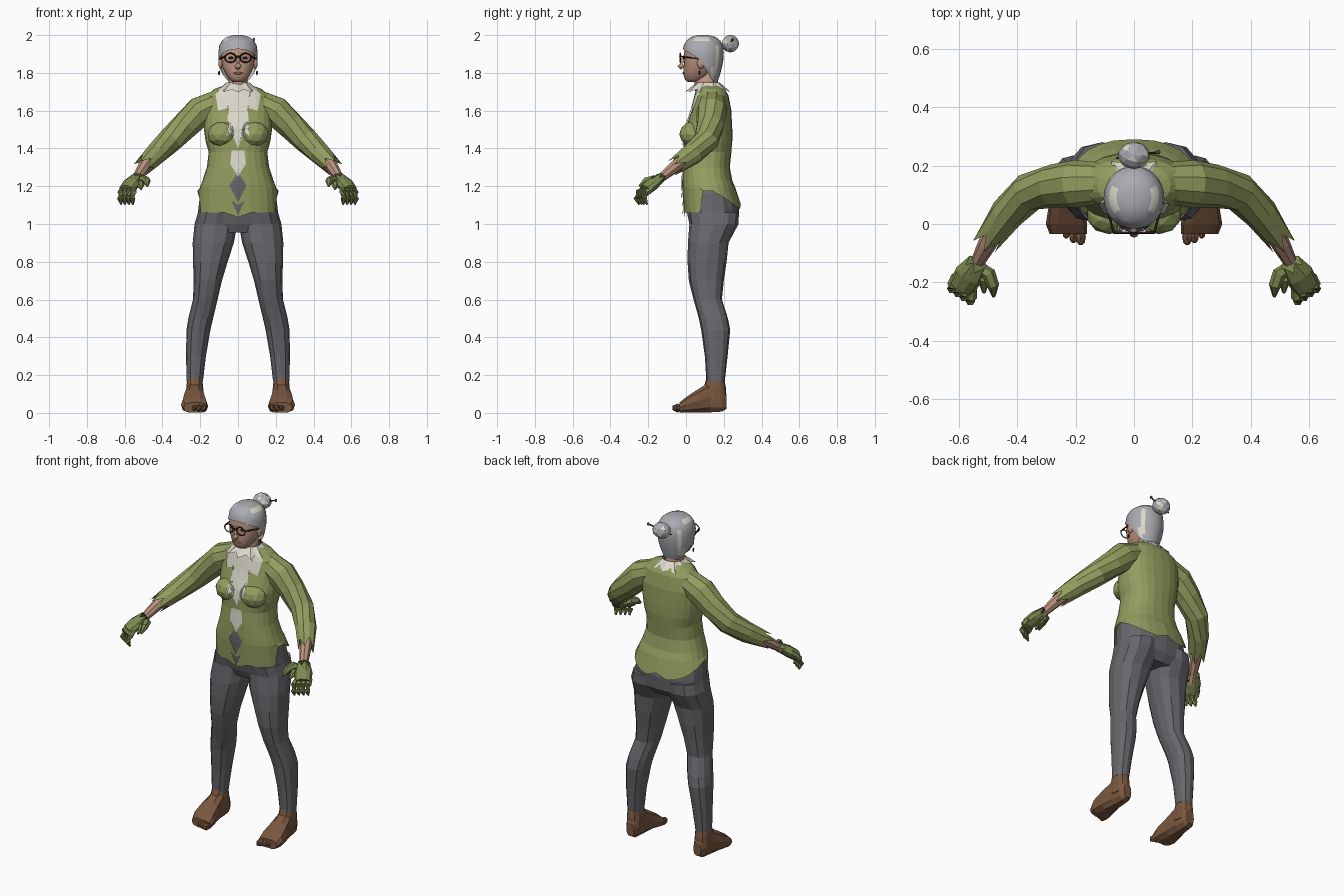
import bpy, bmesh, math, random
from mathutils import Vector, Matrix
from mathutils.bvhtree import BVHTree

random.seed(4)
if "Cube" in bpy.data.objects:
    bpy.data.objects.remove(bpy.data.objects["Cube"])


def material(name, *rgb):
    m = bpy.data.materials.new(name)
    m.use_nodes = True
    m.diffuse_color = (*rgb, 1)
    node = m.node_tree.nodes["Principled BSDF"]
    node.inputs["Base Color"].default_value = (*rgb, 1)
    node.inputs["Roughness"].default_value = 0.9
    return m


GREEN = material("jacket green", 0.29, 0.34, 0.115)
LEAF = material("glove green", 0.20, 0.25, 0.08)
GREY = material("trouser grey", 0.135, 0.135, 0.15)
BROWN = material("shoe brown", 0.19, 0.095, 0.05)
SKIN = material("skin", 0.50, 0.29, 0.21)
CREAM = material("cream", 0.72, 0.69, 0.60)
HAIR = material("silver hair", 0.40, 0.41, 0.44)
DARK = material("dark frame", 0.03, 0.02, 0.015)
LIP = material("lip", 0.33, 0.12, 0.09)


def finish(bm, name, *mats, smooth=False, recalc=True):
    if recalc:
        bmesh.ops.recalc_face_normals(bm, faces=bm.faces)
    for f in bm.faces:
        f.smooth = smooth
    me = bpy.data.meshes.new(name)
    bm.to_mesh(me)
    bm.free()
    for m in mats:
        me.materials.append(m)
    ob = bpy.data.objects.new(name, me)
    bpy.context.collection.objects.link(ob)
    return ob


def loft(rings, bm=None, cap=True):
    bm = bm or bmesh.new()
    rows = [[bm.verts.new(p) for p in r] for r in rings]
    n = len(rows[0])
    for a, b in zip(rows, rows[1:]):
        for i in range(n):
            j = (i + 1) % n
            bm.faces.new((a[i], a[j], b[j], b[i]))
    if cap:
        bm.faces.new(rows[0])
        bm.faces.new(rows[-1])
    return bm


def oval(u0, u1, v0, v1, n, power=1.0):
    """Points of a rounded section filling the given bounds."""
    out = []
    for i in range(n):
        c, s = (f(2 * math.pi * i / n) for f in (math.cos, math.sin))
        out.append(((u0 + u1) / 2 + (u1 - u0) / 2 * math.copysign(abs(c) ** power, c),
                    (v0 + v1) / 2 + (v1 - v0) / 2 * math.copysign(abs(s) ** power, s)))
    return out


def level(z, x0, x1, y0, y1, n=12, power=0.85):
    return [Vector((u, v, z)) for u, v in oval(x0, x1, y0, y1, n, power)]


def body(rows, n, power=0.85):
    return [level(z, -w, w, f, b, n, power) for z, w, f, b in rows]


def tube(points, n=8, zigzag=(0, 0), bm=None, flat=1.0):
    """Rings along a path of (x, y, z, radius); zigzag spikes the two ends."""
    ps = [Vector(p[:3]) for p in points]
    rings = []
    for k, p in enumerate(ps):
        d = (ps[min(k + 1, len(ps) - 1)] - ps[max(k - 1, 0)]).normalized()
        a = d.cross(Vector((0, 0, 1))).normalized()
        b = a.cross(d)
        z = zigzag[0] if k == 0 else zigzag[1] if k == len(ps) - 1 else 0
        r = points[k][3]
        rings.append([p + a * u + b * v * flat + d * z * (-1) ** i
                      for i, (u, v) in enumerate(oval(-r, r, -r, r, n))])
    return loft(rings, bm)


def ball(bm, centre, size, detail=1):
    m = Matrix.Translation(centre) @ Matrix.Diagonal((*size, 1))
    bmesh.ops.create_icosphere(bm, subdivisions=detail, radius=1, matrix=m)
    return bm


def mirror(bm, s):
    for v in bm.verts:
        v.co.x *= s
    return bm


# Jacket with bust and ragged hem
rings = body([(1.735, .07, .07, .18), (1.715, .125, .06, .205), (1.68, .165, .05, .225),
              (1.6, .185, .03, .24), (1.5, .18, -.005, .245), (1.44, .172, -.012, .245),
              (1.38, .155, -.012, .24), (1.3, .165, -.018, .232), (1.23, .188, -.02, .245),
              (1.19, .203, -.02, .262), (1.08, .215, -.01, .29)], 24)
for i, p in enumerate(rings[-1]):
    c, s = math.cos(math.pi * i / 12), math.sin(math.pi * i / 12)
    if s < -0.45:
        p.z = 1.06 - 0.2 * max(0, abs(c) - 0.5) - (0.025 if abs(c) < 0.1 else 0)
    else:
        p.z = 1.175 - 0.1 * max(0, s) + (0.03 if s > 0.99 else 0)
bm = loft(rings, cap=False)
bmesh.ops.recalc_face_normals(bm, faces=bm.faces)
for s in (1, -1):
    ball(bm, (s * .085, .032, 1.475), (.078, .067, .068), 2)
surface = BVHTree.FromBMesh(bm)
finish(bm, "jacket", GREEN, recalc=False)


# Jagged shirt front and lower panels laid on the jacket
def plate(name, half, mat):
    outline = half + [(-x, z) for x, z in reversed(half) if x > 0]
    bm = bmesh.new()
    bm.faces.new([bm.verts.new((x, -1, z)) for x, z in outline])
    bmesh.ops.triangulate(bm, faces=bm.faces)
    bmesh.ops.subdivide_edges(bm, edges=bm.edges, cuts=5, use_grid_fill=True)
    bmesh.ops.triangulate(bm, faces=bm.faces)
    for v in bm.verts:
        hit = surface.ray_cast(v.co, Vector((0, 1, 0)))[0]
        v.co = (hit or surface.find_nearest(Vector((v.co.x, 0.06, v.co.z)))[0]) - Vector((0, .006, 0))
    for f in bm.faces:
        f.normal_update()
        if f.normal.y > 0:
            f.normal_flip()
    finish(bm, name, mat, recalc=False)


plate("shirt_front", [(0, 1.715), (.07, 1.722), (.12, 1.69), (.085, 1.66), (.105, 1.6),
                      (.052, 1.615), (.06, 1.465), (.035, 1.49), (0, 1.4)], CREAM)
plate("shirt_lower", [(0, 1.375), (.034, 1.39), (.042, 1.32), (0, 1.25)], CREAM)
plate("waist_panel", [(0, 1.275), (.045, 1.205), (0, 1.115)], GREY)
plate("hem_panel", [(0, 1.1), (.036, 1.125), (0, 1.045)], GREY)

# Ragged collar
inner = level(1.748, -.062, .062, .055, .18, 20)
outer = [p + Vector((p.x * k, (p.y - .12) * k, -.022 - .03 * k))
         for p, k in zip(level(1.748, -.062, .062, .055, .18, 20), [.45, .95] * 10)]
finish(loft([inner, outer], cap=False), "collar", CREAM)

# Seat of the trousers
finish(loft(body([(1.21, .18, 0, .24), (1.16, .2, -.004, .265), (1.08, .21, 0, .282),
                  (1.0, .222, .02, .275), (.955, .17, .04, .24)], 16)), "trouser_seat", GREY)

leg = [(1.06, .005, .212, .005, .28), (1.0, .004, .23, .018, .278), (.9, .022, .24, .01, .225),
       (.8, .055, .238, .008, .215), (.7, .085, .235, .015, .2), (.6, .108, .238, .04, .19),
       (.5, .132, .263, .068, .222), (.44, .146, .273, .08, .234), (.3, .17, .275, .1, .22),
       (.165, .186, .272, .108, .205)]
foot = [(.215, .2, .252, .02, .1), (.19, .187, .268, .004, .15), (.13, .182, .275, 0, .17),
        (.06, .172, .292, 0, .125), (0, .16, .302, 0, .085), (-.035, .16, .288, 0, .055)]

for s, side in ((1, "left"), (-1, "right")):
    # Trouser leg
    bm = loft([level(*r, n=12) for r in leg])
    finish(mirror(bm, s), side + "_trouser_leg", GREY)

    # Shoe with ankle and toes
    bm = loft([[(u, r[0], v) for u, v in oval(*r[1:], 10, 0.75)] for r in foot])
    loft([level(z, *b) for z, *b in ((.06, .182, .275, .07, .214), (.13, .184, .274, .092, .212),
                                     (.19, .19, .268, .11, .2))], bm)
    for i in range(5):
        size = .024 - .003 * i
        ball(bm, (.182 + .025 * i, -.045 + .004 * i * i, .026), (size * .8, size * 1.35, size))
    finish(mirror(bm, s), side + "_shoe", BROWN)

    # Sleeve with ragged cuff
    bm = tube([(.1, .14, 1.645, .07), (.2, .137, 1.597, .082), (.275, .13, 1.525, .074),
               (.36, .108, 1.443, .067), (.435, .035, 1.372, .059), (.497, -.048, 1.31, .046)],
              10, (0, .03))
    finish(mirror(bm, s), side + "_sleeve", GREEN)

    # Forearm
    bm = tube([(.47, -.01, 1.34, .035), (.503, -.07, 1.295, .032), (.535, -.13, 1.245, .024),
               (.555, -.165, 1.22, .03)], 8)
    finish(mirror(bm, s), side + "_forearm", SKIN)

    # Leafy glove: palm, fingers and thumb
    bm = tube([(.54, -.14, 1.243, .036), (.565, -.175, 1.213, .05), (.59, -.215, 1.18, .046)],
              10, (.016, 0), flat=0.65)
    for t in range(4):
        x, y = .55 + .021 * t, -.218 + .014 * t
        tube([(x, y, 1.19, .012), (x + .006, y - .032, 1.168, .02),
              (x + .01, y - .045, 1.135, .017), (x + .006, y - .03, 1.103, .005)], 6, bm=bm)
    tube([(.53, -.15, 1.222, .022), (.496, -.172, 1.235, .024), (.482, -.21, 1.228, .021),
          (.48, -.248, 1.2, .006)], 6, bm=bm)
    tube([(.51, -.15, 1.215, .012), (.515, -.19, 1.21, .022), (.513, -.235, 1.185, .006)], 6, bm=bm)
    finish(mirror(bm, s), side + "_glove", LEAF)

    # Ear and earring
    finish(ball(bmesh.new(), (s * .092, .078, 1.852), (.012, .02, .032), 2), side + "_ear", SKIN, smooth=True)
    finish(ball(bmesh.new(), (s * .1, .072, 1.8), (.006, .006, .014)), side + "_earring", DARK)

    # Spectacle lens rim and arm
    bm = tube([(s * .07, -.028, 1.888, .004), (s * .098, .08, 1.872, .004)], 6)
    rim = [[(s * .04 + (.029 + .004 * math.cos(b)) * math.cos(a), -.03 + .004 * math.sin(b),
             1.88 + (.024 + .004 * math.cos(b)) * math.sin(a))
            for b in (0, 1.57, 3.14, 4.71)] for a in [math.pi * i / 8 for i in range(17)]]
    loft(rim, bm, cap=False)
    finish(bm, side + "_spectacle_rim", DARK)
    finish(ball(bmesh.new(), (s * .037, -.009, 1.879), (.014, .006, .007), 2), side + "_eye", DARK)

# Neck and head
finish(loft(body([(1.69, .06, .05, .18), (1.74, .05, .045, .17), (1.82, .05, .04, .17)], 12, 1)),
       "neck", SKIN, smooth=True)
finish(loft(body([(1.753, .028, .008, .06), (1.765, .045, -.006, .1), (1.79, .064, -.012, .13),
                  (1.83, .083, -.012, .15), (1.87, .09, -.01, .17), (1.91, .091, -.01, .18),
                  (1.95, .08, .002, .175), (1.98, .05, .03, .14)], 20, 0.9)), "head", SKIN, smooth=True)
nose = tube([(0, -.008, 1.89, .008), (0, -.022, 1.86, .011), (0, -.03, 1.838, .017),
             (0, -.018, 1.826, .012)], 8)
finish(nose, "nose", SKIN, smooth=True)
finish(ball(bmesh.new(), (0, -.012, 1.798), (.027, .006, .007), 2), "mouth", LIP, smooth=True)
finish(tube([(-.012, -.032, 1.885, .004), (.012, -.032, 1.885, .004)], 6), "spectacle_bridge", DARK)

# Hair cut away around the face, with pale locks at the sides and back
bm = loft(body([(2.0, .025, .06, .12), (1.99, .06, .025, .158), (1.97, .085, .002, .182),
                (1.945, .099, -.012, .196), (1.91, .104, -.02, .2), (1.87, .104, -.018, .198),
                (1.83, .099, -.01, .19), (1.79, .085, .01, .18), (1.755, .066, .03, .168)], 28, 1))
bottom = min(bm.faces, key=lambda f: f.calc_center_median().z)
bm.faces.remove(bottom)
for co, no in (((0, -.02, 1.928), (0, .6, 1)), ((0, .075, 1.87), (0, 1, .6))):
    bmesh.ops.bisect_plane(bm, geom=bm.verts[:] + bm.edges[:] + bm.faces[:], plane_co=co, plane_no=no)
face_gap = []
for f in bm.faces:
    c = f.calc_center_median()
    if c.z < 1.928 - .6 * (c.y + .02) and c.y < .075 + .6 * (1.87 - c.z):
        face_gap.append(f)
    lock = c.y > .11 and c.z < 1.93 and .06 < abs(c.x) < .085
    crown = c.z > 1.94 and c.y < .13 and .055 < abs(c.x) < .08 and c.y > .05
    f.material_index = int(lock or crown)
bmesh.ops.delete(bm, geom=face_gap, context="FACES")
finish(bm, "hair", HAIR, CREAM, smooth=True)

# Bun with pale patches and a pin
bm = ball(bmesh.new(), (0, .235, 1.955), (.055, .047, .047), 2)
for f in bm.faces:
    f.material_index = int(random.random() < 0.3)
finish(bm, "hair_bun", HAIR, CREAM)
finish(tube([(-.06, .225, 1.94, .004), (.08, .245, 1.975, .004)], 6), "hair_pin", DARK)
finish(ball(bmesh.new(), (.083, .246, 1.976), (.009, .009, .011)), "hair_pin_end", LEAF)
